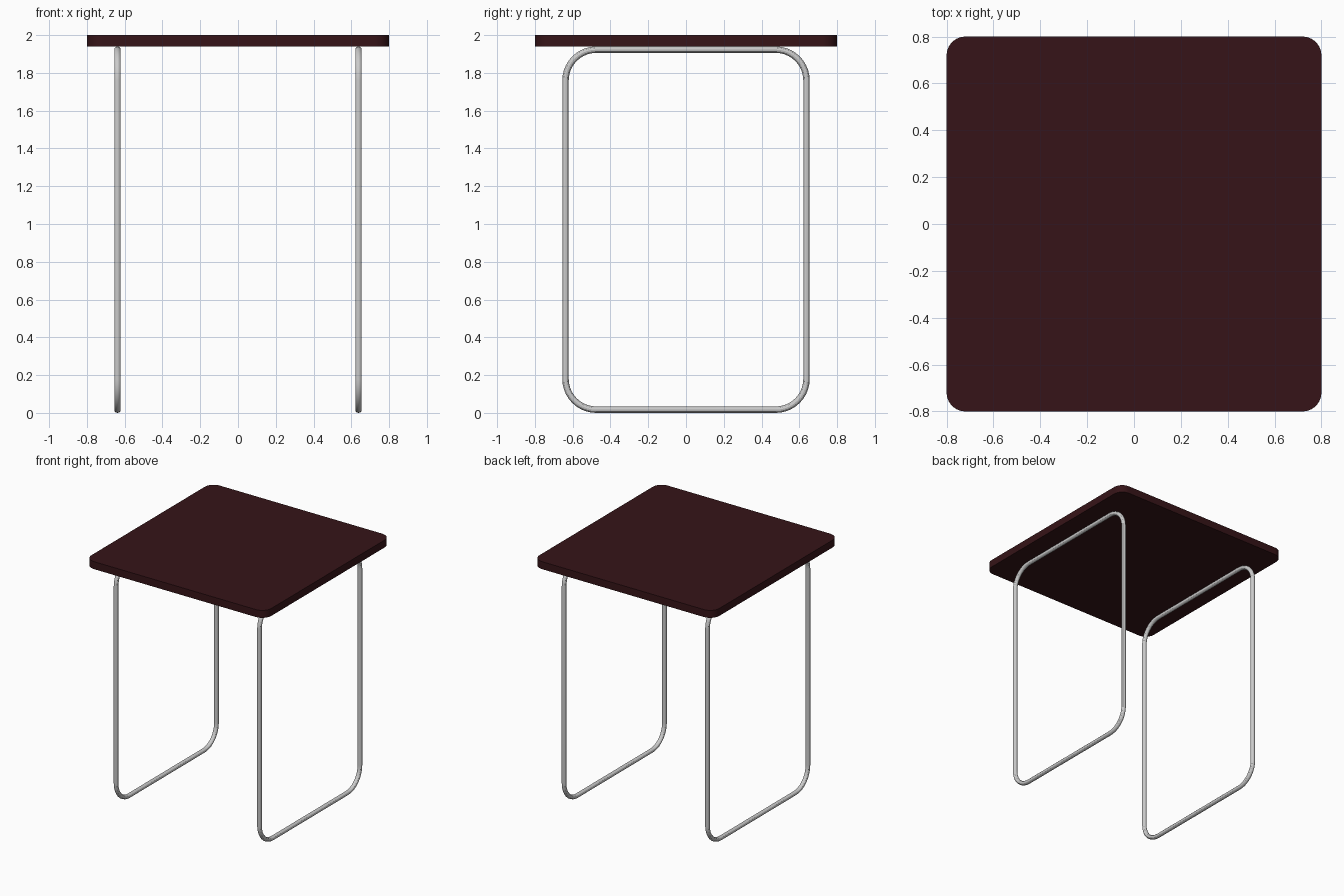
import bpy, bmesh
from math import sin, cos, pi

if "Cube" in bpy.data.objects:
    bpy.data.objects.remove(bpy.data.objects["Cube"])

def rounded_rect(half_w, half_h, r, steps):
    """Points of a rounded rectangle centred on the origin."""
    pts = []
    for i, (sx, sy) in enumerate([(1, 1), (-1, 1), (-1, -1), (1, -1)]):
        for k in range(steps + 1):
            a = (i + k / steps) * pi / 2
            pts.append((sx * (half_w - r) + r * cos(a), sy * (half_h - r) + r * sin(a)))
    return pts

def smooth(obj):
    bpy.ops.object.select_all(action='DESELECT')
    obj.select_set(True)
    bpy.context.view_layer.objects.active = obj
    bpy.ops.object.shade_smooth_by_angle()

# Table top: rounded square slab
TOP_Z, THICK = 2.0, 0.06
bm = bmesh.new()
face = bm.faces.new([bm.verts.new((x, y, TOP_Z - THICK)) for x, y in rounded_rect(0.8, 0.8, 0.08, 10)])
ext = bmesh.ops.extrude_face_region(bm, geom=[face])
bmesh.ops.translate(bm, vec=(0, 0, THICK), verts=[v for v in ext['geom'] if isinstance(v, bmesh.types.BMVert)])
bmesh.ops.recalc_face_normals(bm, faces=bm.faces)
mesh = bpy.data.meshes.new("table_top")
bm.to_mesh(mesh)
bm.free()
top = bpy.data.objects.new("table_top", mesh)
bpy.context.collection.objects.link(top)
mat = bpy.data.materials.new("dark_red_wood")
mat.diffuse_color = (0.037, 0.007, 0.009, 1)
mat.use_nodes = True
mat.node_tree.nodes["Principled BSDF"].inputs["Base Color"].default_value = mat.diffuse_color
mesh.materials.append(mat)
smooth(top)

# Leg frames: closed tube loops, one per side
R = 0.017
LEG_H = TOP_Z - THICK
for side, sx in (("left", -1), ("right", 1)):
    name = side + "_leg_frame"
    curve = bpy.data.curves.new(name, 'CURVE')
    curve.dimensions = '3D'
    curve.bevel_depth = R
    curve.bevel_resolution = 4
    pts = rounded_rect(0.638, LEG_H / 2 - R, 0.163, 10)
    spline = curve.splines.new('POLY')
    spline.points.add(len(pts) - 1)
    for p, (y, z) in zip(spline.points, pts):
        p.co = (sx * 0.638, y, z + LEG_H / 2, 1)
    spline.use_cyclic_u = True
    frame = bpy.data.objects.new(name, curve)
    bpy.context.collection.objects.link(frame)
    bpy.ops.object.select_all(action='DESELECT')
    frame.select_set(True)
    bpy.context.view_layer.objects.active = frame
    bpy.ops.object.convert(target='MESH')
    smooth(bpy.context.object)
